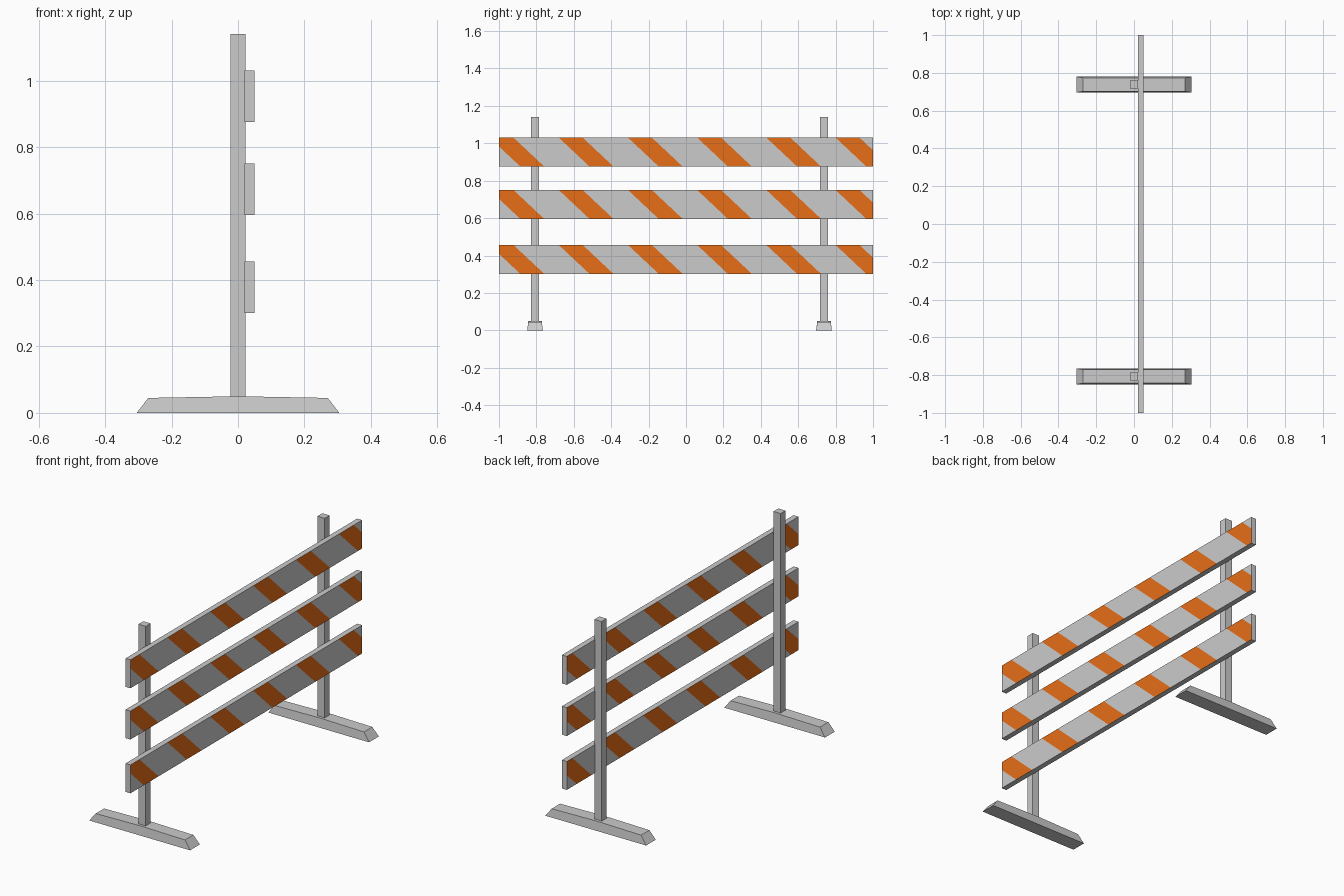
import bpy, bmesh
from mathutils import Vector

if "Cube" in bpy.data.objects:
    bpy.data.objects.remove(bpy.data.objects["Cube"])


def material(name, rgb):
    m = bpy.data.materials.new(name)
    m.diffuse_color = (*rgb, 1)
    m.use_nodes = True
    m.node_tree.nodes["Principled BSDF"].inputs["Base Color"].default_value = m.diffuse_color
    return m


GREY = material("light grey", (0.6, 0.6, 0.6))
ORANGE = material("orange", (0.87, 0.17, 0.01))


def finish(name, bm, *mats):
    bmesh.ops.recalc_face_normals(bm, faces=bm.faces)
    me = bpy.data.meshes.new(name)
    bm.to_mesh(me)
    bm.free()
    for m in mats:
        me.materials.append(m)
    ob = bpy.data.objects.new(name, me)
    bpy.context.collection.objects.link(ob)
    return ob


def box_mesh(lo, hi):
    bm = bmesh.new()
    bmesh.ops.create_cube(bm, size=1)
    lo, hi = Vector(lo), Vector(hi)
    for v in bm.verts:
        v.co = (lo + hi) / 2 + v.co * (hi - lo)
    bm.normal_update()
    return bm


def foot(name, y):
    # long profile with sloped ends and a faint central ridge, sides leaning in
    bm = bmesh.new()
    prof = [(-0.305, 0), (0.305, 0), (0.27, 0.045), (0, 0.05), (-0.27, 0.045)]
    rows = []
    for s in (-1, 1):
        rows.append([bm.verts.new((x, y + s * (0.042 if z == 0 else 0.036), z))
                     for x, z in prof])
        bm.faces.new(rows[-1])
    n = len(prof)
    for i in range(n):
        j = (i + 1) % n
        bm.faces.new((rows[0][i], rows[0][j], rows[1][j], rows[1][i]))
    finish(name, bm, GREY)


# stripe layout: each stripe drifts SHIFT sideways from top to bottom of the board
PERIOD, WIDTH, SHIFT, H = 0.37, 0.128, 0.165, 0.155


def board(name, z0):
    bm = box_mesh((0.02, -1, z0), (0.05, 1, z0 + H))
    top = z0 + H
    for side, offset in ((1, 0.0), (-1, -0.03)):
        # stripes lean the same way when seen from either side
        start = -1.05 + offset
        for k in range(7):
            for edge in (0, WIDTH):
                faces = [f for f in bm.faces if f.normal.x * side > 0.9]
                geom = set(faces)
                for f in faces:
                    geom.update(f.edges)
                    geom.update(f.verts)
                u = start + k * PERIOD + edge
                bmesh.ops.bisect_plane(
                    bm, geom=list(geom), dist=1e-5,
                    plane_co=(0.035, side * u, top),
                    plane_no=Vector((0, side * H, SHIFT)).normalized())
                bm.normal_update()
        for f in bm.faces:
            if f.normal.x * side > 0.9:
                c = f.calc_center_median()
                u = side * c.y - (top - c.z) / H * SHIFT - start
                f.material_index = int(u % PERIOD < WIDTH)
    finish(name, bm, GREY, ORANGE)


# two uprights on feet
for label, y in (("front", -0.807), ("back", 0.738)):
    finish(label + "_post", box_mesh((-0.022, y - 0.021, 0.02),
                                     (0.022, y + 0.021, 1.14)), GREY)
    foot(label + "_foot", y)

# three striped boards
for label, z in (("lower", 0.301), ("middle", 0.595), ("upper", 0.875)):
    board(label + "_board", z)
